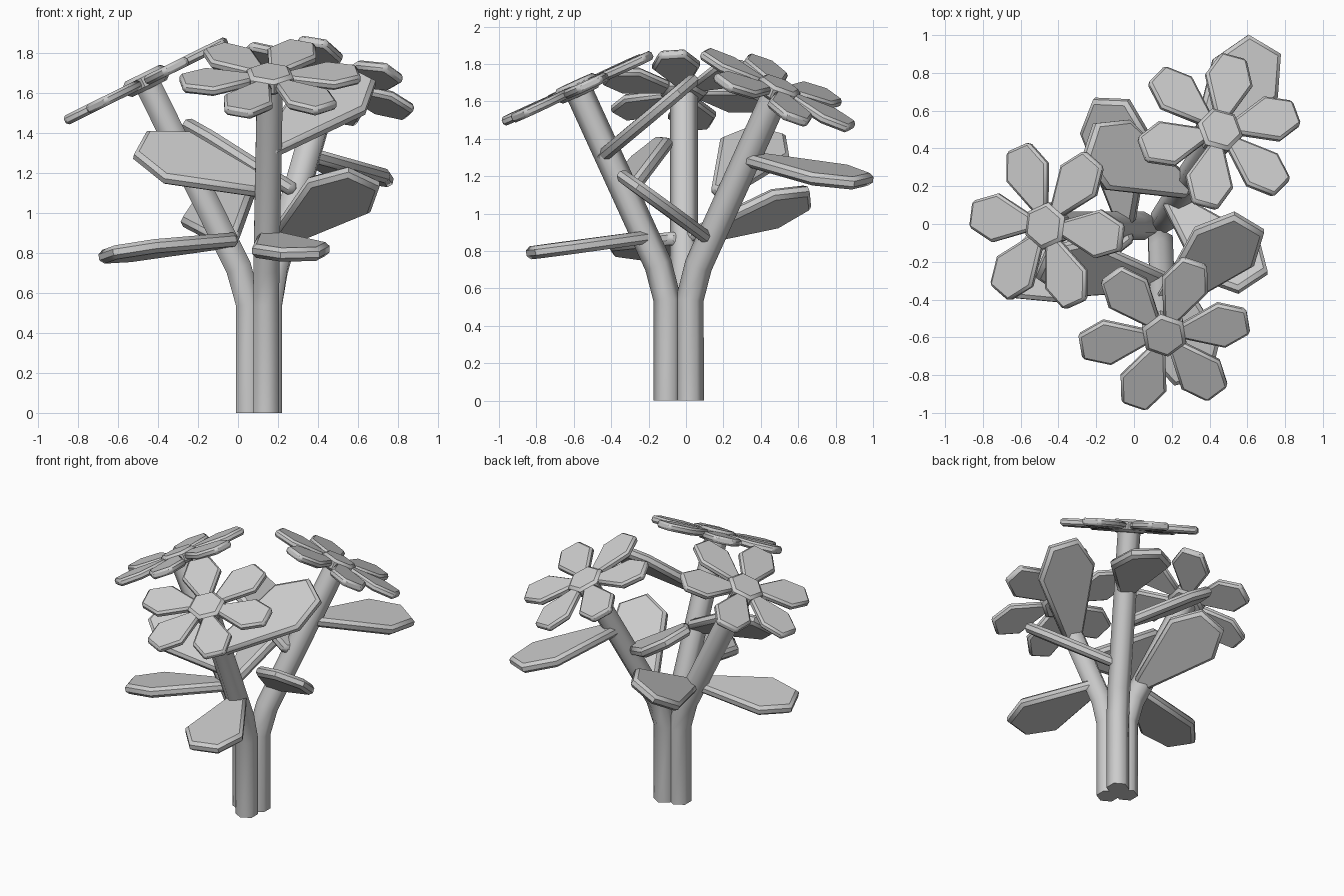
import bpy, bmesh, math
from mathutils import Matrix, Vector

cube = bpy.data.objects.get("Cube")
if cube:
    bpy.data.objects.remove(cube, do_unlink=True)

GREY = (0.6, 0.6, 0.6, 1)
mat = bpy.data.materials.new("plain grey")
mat.use_nodes = True
mat.diffuse_color = GREY
mat.node_tree.nodes["Principled BSDF"].inputs["Base Color"].default_value = GREY


def finish(name, bm, angle, bevel=0):
    """Turn a bmesh into a smooth-shaded object, optionally with a bevelled rim."""
    bmesh.ops.recalc_face_normals(bm, faces=bm.faces)
    mesh = bpy.data.meshes.new(name)
    bm.to_mesh(mesh)
    bm.free()
    mesh.materials.append(mat)
    obj = bpy.data.objects.new(name, mesh)
    bpy.context.collection.objects.link(obj)
    if bevel:
        mod = obj.modifiers.new("rim", "BEVEL")
        mod.width = bevel
        mod.segments = 1
        mod.limit_method = "ANGLE"
        mod.angle_limit = math.radians(65)
    bpy.ops.object.select_all(action="DESELECT")
    bpy.context.view_layer.objects.active = obj
    obj.select_set(True)
    bpy.ops.object.shade_smooth_by_angle(angle=math.radians(angle))
    return obj


def frame(origin, along, normal):
    """Matrix with x along the given direction and z near the normal."""
    x = Vector(along).normalized()
    y = Vector(normal).cross(x).normalized()
    m = Matrix((x, y, x.cross(y))).transposed().to_4x4()
    m.translation = Vector(origin)
    return m


def slab(bm, outline, thick, matrix):
    """Flat plate with the given outline, centred on the matrix plane."""
    rings = [[bm.verts.new(matrix @ Vector((x, y, z))) for x, y in outline]
             for z in (-thick / 2, thick / 2)]
    for ring in rings:
        bm.faces.new(ring)
    n = len(outline)
    for i in range(n):
        j = (i + 1) % n
        bm.faces.new((rings[0][i], rings[0][j], rings[1][j], rings[1][i]))


def blade(start, end, base, wide, tip, belly):
    """Kite-like outline: narrow base, wide belly, blunt tip."""
    mid = start + (end - start) * belly
    half = [(start, base), (mid, wide), (end, tip)]
    return half + [(x, -w) for x, w in reversed(half)]


def stem(name, path, radius):
    """Six-sided tube through the path points."""
    bm = bmesh.new()
    pts = [Vector(p) for p in path]
    rings = []
    for i, p in enumerate(pts):
        d = pts[min(i + 1, len(pts) - 1)] - pts[max(i - 1, 0)]
        m = frame(p, d, (1, 0, 0) if abs(d.normalized().x) < 0.9 else (0, 1, 0))
        rings.append([bm.verts.new(m @ Vector((0, radius * math.cos(a), radius * math.sin(a))))
                      for a in (math.tau * k / 6 for k in range(6))])
    for a, b in zip(rings, rings[1:]):
        for k in range(6):
            j = (k + 1) % 6
            bm.faces.new((a[k], a[j], b[j], b[k]))
    bm.faces.new(rings[0])
    bm.faces.new(rings[-1])
    finish(name, bm, 65)


def flower(name, centre, normal, phase):
    """Six petals around a raised hexagonal hub."""
    n = Vector(normal).normalized()
    flat = Vector((1, 0, 0)) - n * n.x
    m = frame(centre, flat, n)
    bm = bmesh.new()
    for k in range(6):
        turn = Matrix.Rotation(math.radians(phase + 60 * k), 4, "Z")
        slab(bm, blade(0.09, 0.45, 0.04, 0.13, 0.07, 0.6), 0.05, m @ turn)
    finish(name + "_petals", bm, 50, 0.014)
    bm = bmesh.new()
    ring = [math.radians(phase + 30 + 60 * k) for k in range(6)]
    slab(bm, [(0.125 * math.cos(a), 0.125 * math.sin(a)) for a in ring], 0.085, m)
    finish(name + "_hub", bm, 50, 0.018)


def leaf(name, base, tip, normal):
    base, tip = Vector(base), Vector(tip)
    along = tip - base
    bm = bmesh.new()
    slab(bm, blade(-0.05, along.length, 0.05, 0.2, 0.1, 0.72), 0.07, frame(base, along, normal))
    finish(name, bm, 50, 0.02)


# Stems and flowers: base x, base y, flower centre, petal phase
plants = {
    "right": (0.055, -0.01, (-0.46, -0.01, 1.66), -8),
    "front": (0.14, -0.10, (0.16, -0.58, 1.67), 9),
    "back": (0.155, 0.02, (0.45, 0.49, 1.66), 20),
}
for side, (x, y, centre, phase) in plants.items():
    foot, top = Vector((x, y, 0)), Vector(centre)
    reach = top - Vector((x, y, 0.62))
    bend = Vector((x, y, 0.62)) + reach * 0.1
    stem(side + "_stem", [foot, (x, y, 0.54), bend, top], 0.075)
    flower(side + "_flower", centre, reach, phase)

# Leaves: base, tip, facing direction
leaves = {
    "right_low_leaf": ((-0.06, -0.06, 0.86), (-0.66, -0.30, 0.79), (-0.1, 0.1, 1)),
    "right_back_leaf": ((-0.05, 0.05, 0.88), (-0.12, 0.66, 1.09), (-0.42, -0.3, 0.88)),
    "front_low_leaf": ((0.16, -0.24, 0.87), (0.31, -0.83, 0.79), (0, -0.1, 1)),
    "front_mid_leaf": ((0.12, -0.30, 1.13), (-0.49, -0.20, 1.34), (0.05, -0.17, 0.19)),
    "front_high_leaf": ((0.17, -0.42, 1.33), (0.61, 0.01, 1.69), (0, -0.65, 0.76)),
    "back_low_leaf": ((0.22, 0.10, 0.88), (0.63, -0.31, 1.18), (0, 0.58, 0.82)),
    "back_mid_leaf": ((0.25, 0.20, 1.13), (-0.24, 0.44, 1.43), (0.53, 0.05, 0.85)),
    "back_high_leaf": ((0.35, 0.35, 1.29), (0.69, 0.95, 1.17), (0.2, 0.1, 1)),
}
for name, (base, tip, normal) in leaves.items():
    leaf(name, base, tip, normal)
